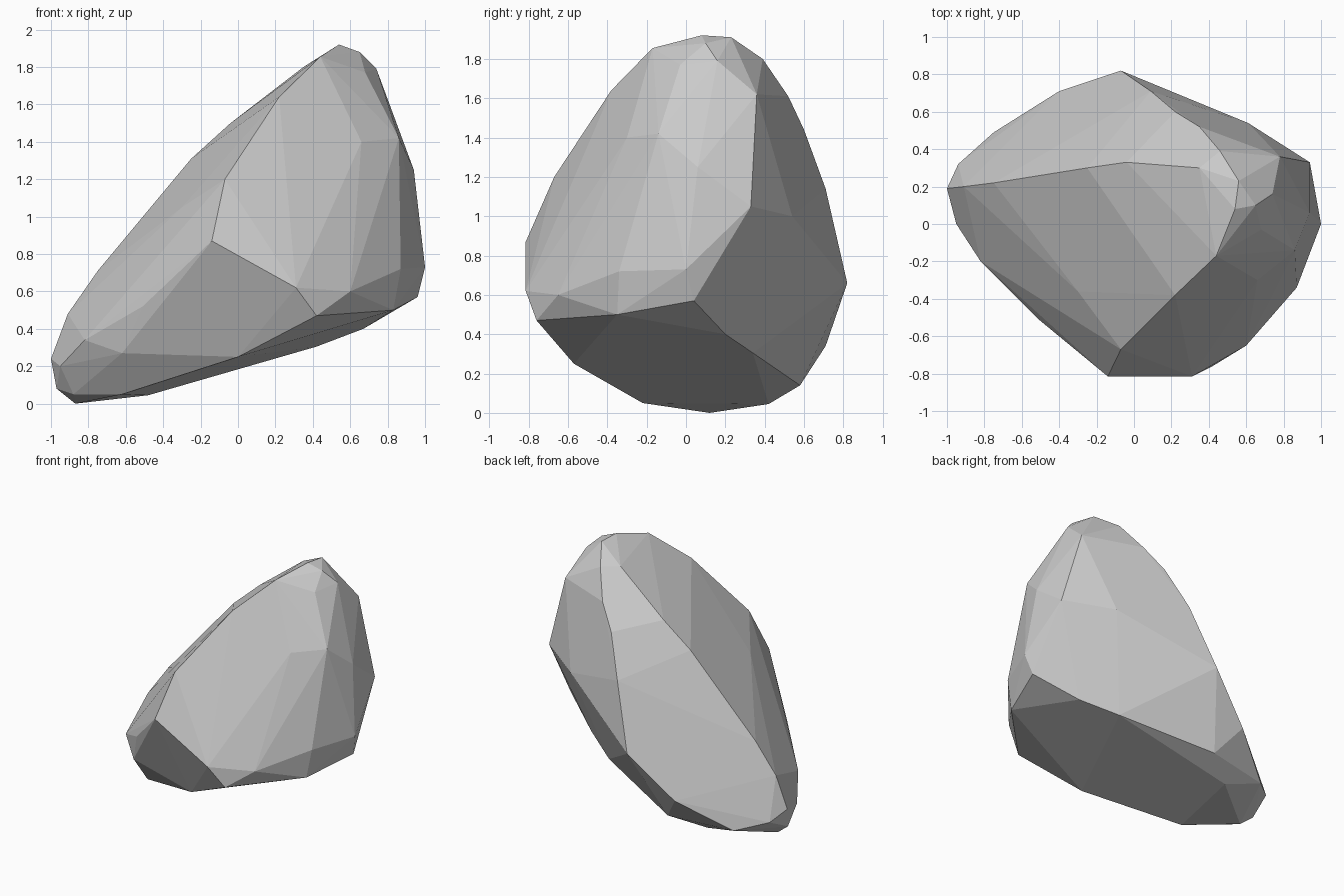
import bpy, bmesh, math

# Corner ridges of the boulder, (x, y, z); the stone is their convex hull
ridges = {
    "crown": [(.54, .08, 1.92), (.65, .1, 1.88), (.56, .23, 1.91), (.74, .16, 1.79),
              (.68, -.03, 1.77)],
    "front_left_ridge": [(.44, -.17, 1.855), (.22, -.38, 1.64), (-.07, -.67, 1.2),
                         (-.14, -.815, .87), (.31, -.815, .62)],
    "back_ridge": [(.46, .39, 1.8), (.35, .52, 1.61), (.22, .6, 1.44), (.09, .71, 1.14),
                   (-.07, .82, .66)],
    "top_ridge": [(.35, .3, 1.8), (-.04, .33, 1.5), (-.25, .3, 1.31), (-.75, .22, .71),
                  (-.91, .2, .48)],
    "left_shoulder": [(-.3, -.36, 1.05), (-.51, -.51, .52), (-.82, -.2, .34), (-1, .19, .24),
                      (-.62, -.39, .27), (-.95, 0, .2)],
    "right_side": [(.78, .36, 1.62), (.94, .33, 1.05), (.94, .06, 1.25), (1, 0, .73),
                   (.86, -.14, 1.42), (.66, -.3, 1.4), (.87, -.34, .72), (.6, -.65, .6),
                   (.61, .54, 1.0)],
    "base_rim": [(.42, -.76, .47), (.83, -.35, .5), (.96, .04, .57), (.67, .2, .4),
                 (.42, .34, .305), (-.25, .58, .14)],
    "foot": [(0, -.57, .25), (-.62, -.22, .05), (-.87, .12, 0), (-.88, .01, .05),
             (-.97, .14, .08), (-.48, .42, .045), (-.75, .49, .12), (-.94, .32, .17),
             (-.4, .71, .34)],
}

# Wrap the ridges in a hull and merge nearly flat triangles into facets
bm = bmesh.new()
for pts in ridges.values():
    for p in pts:
        bm.verts.new(p)
bmesh.ops.convex_hull(bm, input=bm.verts)
loose = [v for v in bm.verts if not v.link_faces]
bmesh.ops.delete(bm, geom=loose, context='VERTS')
bmesh.ops.dissolve_limit(bm, angle_limit=math.radians(2), verts=bm.verts, edges=bm.edges)
bmesh.ops.recalc_face_normals(bm, faces=bm.faces)

mesh = bpy.data.meshes.new("boulder")
bm.to_mesh(mesh)
bm.free()
boulder = bpy.data.objects.new("boulder", mesh)
bpy.context.collection.objects.link(boulder)
